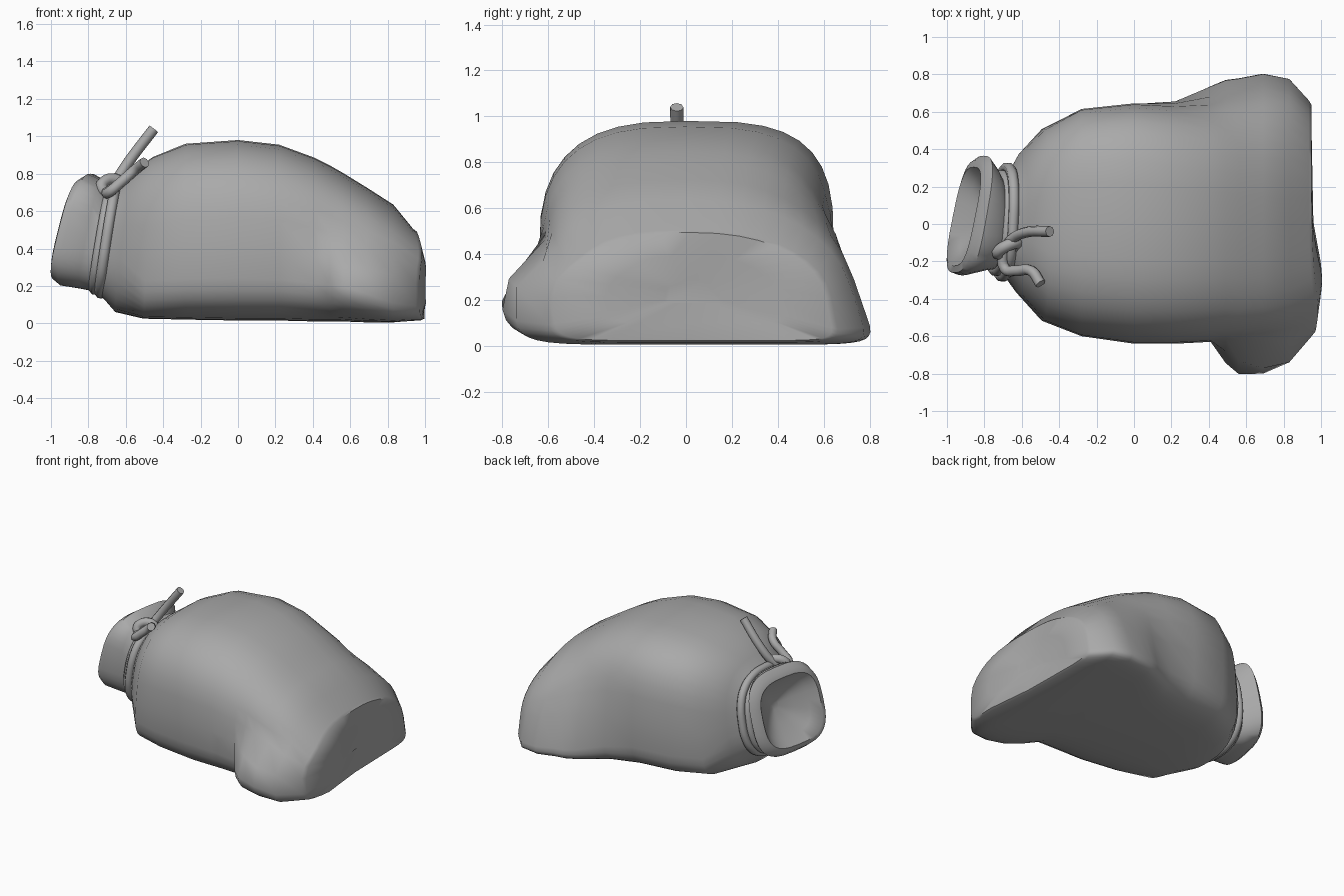
import bpy, bmesh
from math import sin, cos, pi, copysign

old = bpy.data.objects.get("Cube")
if old:
    bpy.data.objects.remove(old, do_unlink=True)

cloth = bpy.data.materials.new("grey_cloth")
cloth.use_nodes = True
grey = (0.4, 0.4, 0.4, 1)
cloth.diffuse_color = grey
cloth.node_tree.nodes["Principled BSDF"].inputs["Base Color"].default_value = grey

SIDES = 36


def clamp(v):
    return max(0.0, min(1.0, v))


def smooth(v):
    v = clamp(v)
    return v * v * (3 - 2 * v)


def power(v, n):
    return copysign(abs(v) ** (2 / n), v)


def tilt(x, y, z):
    """Lean the gathered end of the sack back and to one side."""
    t = clamp((-0.35 - x) / 0.55)
    return x + 0.25 * t * (z - 0.45) + 0.2 * t ** 3 * y


def roundness(x, back_side, upper):
    """Superellipse exponent: soft shoulders, boxy underside."""
    if x < -0.6:
        return 3.1 if x < -0.75 else 2.5
    if upper:
        return 3.3 - 1.1 * max(x, 0) if back_side else 2.8
    if back_side:
        return 5 + 5 * smooth(x / 0.5)
    return 4 + 3 * smooth((x - 0.6) / 0.3)


def section(x, front, back, low, high, front_lobe=0, back_lobe=0, count=SIDES):
    """Rounded cross-section whose lower corners can swell into lobes."""
    middle = low + (0.5 if x < -0.6 else 0.4) * (high - low)
    points = []
    for i in range(count):
        a = 2 * pi * i / count
        c, s = cos(a), sin(a)
        n = roundness(x, c > 0, s > 0)
        z = middle + power(s, n) * ((high - middle) if s > 0 else (middle - low))
        y = (front + back) / 2 + power(c, n) * (back - front) / 2
        if y < 0:
            y *= 1 + 0.32 * front_lobe * smooth((0.44 - z) / 0.2)
        else:
            y *= 1 + 0.38 * back_lobe * clamp((0.66 - z) / 0.64)
        points.append((tilt(x, y, z), y, z))
    return points


def shrink(ring, factor, dx):
    """Copy a ring, scaled towards its centre and moved along x."""
    mid = [sum(p[k] for p in ring) / len(ring) for k in range(3)]
    ring = [[mid[k] + (p[k] - mid[k]) * factor for k in range(3)] for p in ring]
    return [(p[0] + dx, p[1], p[2]) for p in ring]


def loft(name, rings):
    bm = bmesh.new()
    loops = [[bm.verts.new(p) for p in ring] for ring in rings]
    for a, b in zip(loops, loops[1:]):
        for i in range(SIDES):
            j = (i + 1) % SIDES
            bm.faces.new((a[i], a[j], b[j], b[i]))
    bm.faces.new(loops[0])
    bm.faces.new(loops[-1])
    bmesh.ops.recalc_face_normals(bm, faces=bm.faces)
    mesh = bpy.data.meshes.new(name)
    bm.to_mesh(mesh)
    bm.free()
    ob = bpy.data.objects.new(name, mesh)
    bpy.context.collection.objects.link(ob)
    finish(ob)


def finish(ob):
    ob.data.materials.append(cloth)
    bpy.ops.object.select_all(action="DESELECT")
    ob.select_set(True)
    bpy.context.view_layer.objects.active = ob
    if ob.type == "CURVE":
        bpy.ops.object.convert(target="MESH")
    bpy.ops.object.shade_smooth_by_angle(angle=0.9)


def rope(name, points, closed=False, radius=0.029):
    curve = bpy.data.curves.new(name, "CURVE")
    curve.dimensions = "3D"
    curve.bevel_depth = radius
    curve.bevel_resolution = 2
    curve.resolution_u = 4
    curve.use_fill_caps = True
    spline = curve.splines.new("BEZIER")
    spline.bezier_points.add(len(points) - 1)
    spline.use_cyclic_u = closed
    for bp, p in zip(spline.bezier_points, points):
        bp.co = p
        bp.handle_left_type = bp.handle_right_type = "AUTO"
    ob = bpy.data.objects.new(name, curve)
    bpy.context.collection.objects.link(ob)
    finish(ob)


# Sack: x, front y, back y, bottom, top, front lobe, back lobe
stations = [
    (-0.92, -0.26, 0.34, 0.23, 0.77),
    (-0.88, -0.275, 0.365, 0.2, 0.8),
    (-0.79, -0.25, 0.3, 0.185, 0.77),
    (-0.72, -0.24, 0.23, 0.17, 0.7),
    (-0.67, -0.28, 0.27, 0.13, 0.73),
    (-0.61, -0.37, 0.38, 0.06, 0.81),
    (-0.48, -0.52, 0.51, 0.025, 0.89),
    (-0.28, -0.6, 0.615, 0.02, 0.96),
    (0, -0.64, 0.645, 0.015, 0.98),
    (0.22, -0.64, 0.63, 0.015, 0.955, 0, 0.15),
    (0.41, -0.63, 0.61, 0.01, 0.885, 0, 0.65),
    (0.49, -0.62, 0.61, 0.01, 0.845, 0.65, 0.8),
    (0.56, -0.62, 0.6, 0.01, 0.805, 0.95, 0.9),
    (0.69, -0.61, 0.6, 0.005, 0.725, 1, 1),
    (0.83, -0.58, 0.585, 0.005, 0.635, 0.88, 0.95),
    (0.935, -0.5, 0.54, 0.015, 0.505, 0.62, 0.65),
]
rings = [section(*s) for s in stations]

# Mouth folded inward as a soft funnel
mouth = rings[0]
inside = [shrink(mouth, f, d) for f, d in
          ((0.1, 0.13), (0.4, 0.09), (0.7, 0.04), (0.88, -0.01))]

# Blunt base with an upright ridge
base = [shrink(rings[-1], f, d) for f, d in ((0.96, 0.015), (0.6, 0.01), (0.2, 0.0))]


def ridge(ring):
    return [(x + 0.06 * smooth(1 - abs(y + 0.3) / 0.45) * smooth(1.4 - abs(z - 0.2) / 0.25), y, z)
            for x, y, z in ring]


loft("sack", inside + rings[:-1] + [ridge(r) for r in rings[-1:] + base])

# Cord wound twice round the neck
rope("neck_cord_outer", section(-0.72, -0.25, 0.26, 0.18, 0.71, count=16), True)
rope("neck_cord_inner", section(-0.69, -0.28, 0.3, 0.16, 0.735, count=16), True)

# Knot and loose ends
knot = [(-0.675 + 0.055 * cos(k * pi / 4), -0.13 + 0.03 * sin(k * pi / 4 + 1),
         0.73 + 0.04 * sin(k * pi / 4)) for k in range(8)]
rope("knot", knot, True, 0.032)
rope("long_cord_end", [(-0.7, -0.15, 0.7), (-0.66, -0.09, 0.75),
                       (-0.58, -0.045, 0.87), (-0.45, -0.04, 1.04)])
rope("short_cord_end", [(-0.7, -0.13, 0.71), (-0.69, -0.24, 0.7), (-0.63, -0.25, 0.75),
                        (-0.55, -0.25, 0.82), (-0.5, -0.32, 0.86)])
